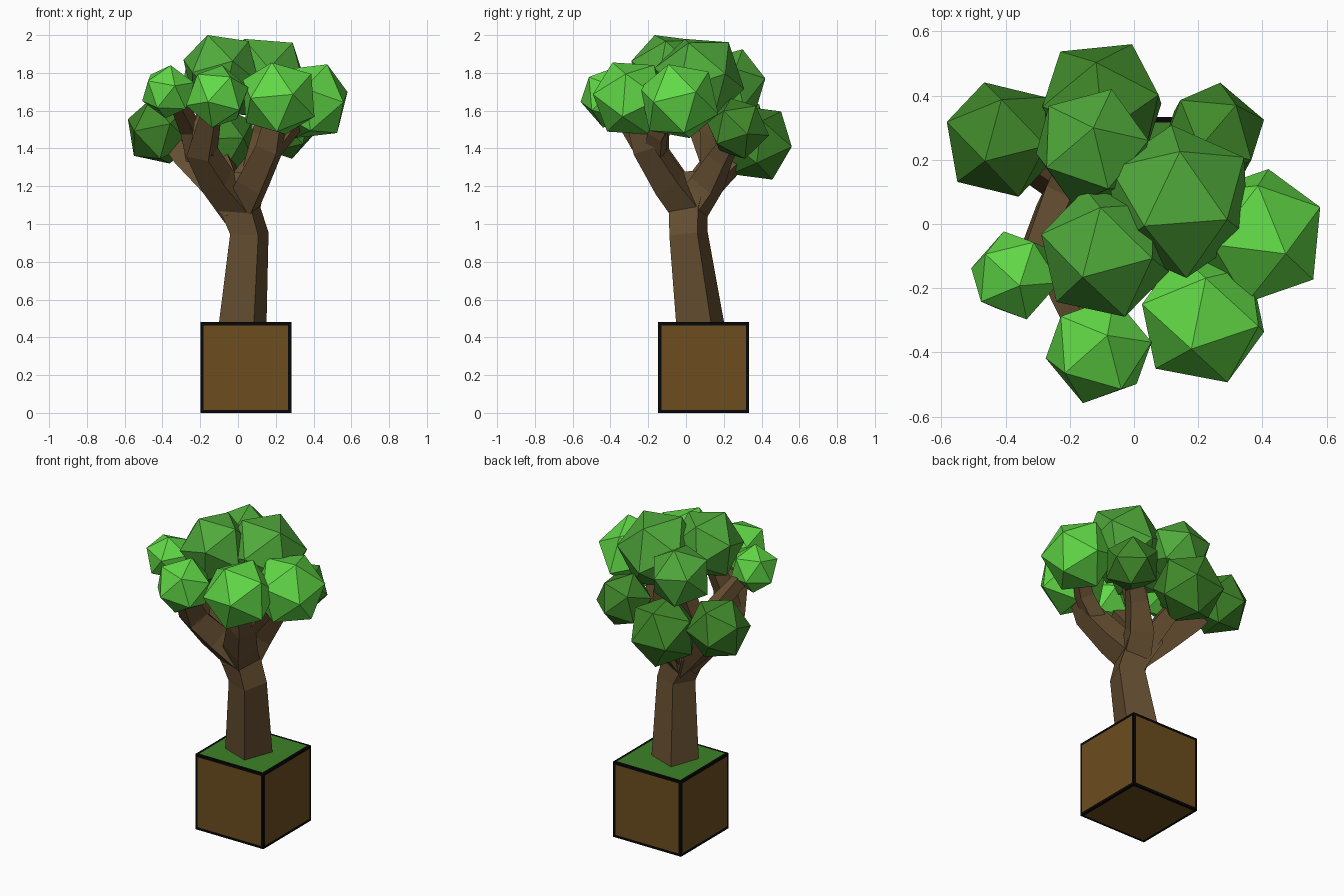
import bpy, bmesh, math, random
from mathutils import Vector, Euler

if "Cube" in bpy.data.objects:
    bpy.data.objects.remove(bpy.data.objects["Cube"])

random.seed(4)


def material(name, rgb):
    m = bpy.data.materials.new(name)
    m.diffuse_color = (*rgb, 1)
    m.use_nodes = True
    m.node_tree.nodes["Principled BSDF"].inputs["Base Color"].default_value = m.diffuse_color
    return m


SOIL = material("soil brown", (0.15, 0.074, 0.013))
GRASS = material("grass green", (0.047, 0.225, 0.021))
BLACK = material("edge black", (0.002, 0.002, 0.002))
BARK = material("bark brown", (0.132, 0.078, 0.031))
LIGHT = material("light leaf", (0.12, 0.69, 0.062))
MID = material("mid leaf", (0.08, 0.4, 0.043))
DARK = material("dark leaf", (0.052, 0.25, 0.023))


def finish(bm, name, mats):
    bmesh.ops.recalc_face_normals(bm, faces=bm.faces)
    me = bpy.data.meshes.new(name)
    bm.to_mesh(me)
    bm.free()
    for m in mats:
        me.materials.append(m)
    ob = bpy.data.objects.new(name, me)
    bpy.context.collection.objects.link(ob)
    return ob


# Soil block: black rims around brown sides and a grass top
bm = bmesh.new()
bmesh.ops.create_cube(bm, size=0.48)
bmesh.ops.translate(bm, verts=bm.verts, vec=(0.042, 0.093, 0.24))
panels = list(bm.faces)
rims = bmesh.ops.inset_individual(bm, faces=panels, thickness=0.023)["faces"]
bm.normal_update()
for f in rims:
    f.material_index = 2
for f in panels:
    f.material_index = 1 if f.normal.z > 0.5 else 0
finish(bm, "soil_block", [SOIL, GRASS, BLACK])


def limb(name, *points):
    """Four-sided tapering tube through (x, y, z, radius) points."""
    bm = bmesh.new()
    pts = [Vector(p[:3]) for p in points]
    ref = Vector((math.cos(0.434), math.sin(0.434), 0))
    rings = []
    for i, p in enumerate(pts):
        t = (pts[min(i + 1, len(pts) - 1)] - pts[max(i - 1, 0)]).normalized()
        u = (ref - t * ref.dot(t)).normalized()
        v = t.cross(u)
        r = points[i][3]
        rings.append([bm.verts.new(p + d * r) for d in (u, v, -u, -v)])
    for a, b in zip(rings, rings[1:]):
        for k in range(4):
            bm.faces.new((a[k], a[(k + 1) % 4], b[(k + 1) % 4], b[k]))
    bm.faces.new(rings[0])
    bm.faces.new(rings[-1])
    finish(bm, name, [BARK])


# Trunk with a swollen fork, and the four main limbs
fork = (0.01, 0.02, 1.08, 0.11)
limb("trunk", (0.021, 0.081, 0.42, 0.142), (0.06, 0.013, 0.95, 0.112),
     (0.02, 0.012, 1.06, 0.115), (-0.02, 0.03, 1.18, 0.15), (-0.03, 0.03, 1.27, 0.12))
limb("front_left_limb", fork, (-0.11, -0.08, 1.23, 0.10),
     (-0.19, -0.18, 1.38, 0.09), (-0.14, -0.34, 1.60, 0.06))
limb("front_right_limb", fork, (0.08, -0.09, 1.22, 0.10),
     (0.17, -0.21, 1.41, 0.085), (0.21, -0.28, 1.62, 0.06))
limb("back_left_limb", fork, (-0.12, 0.09, 1.20, 0.10),
     (-0.28, 0.18, 1.35, 0.08), (-0.40, 0.25, 1.48, 0.05))
limb("back_right_limb", fork, (0.05, 0.11, 1.21, 0.10),
     (0.13, 0.18, 1.35, 0.075), (0.23, 0.26, 1.48, 0.05))

# Side branches reaching the other leaf clumps
limb("back_branch", (-0.02, 0.08, 1.16, 0.08), (-0.06, 0.20, 1.28, 0.07), (-0.10, 0.34, 1.40, 0.05))
limb("right_branch", (0.13, -0.17, 1.34, 0.07), (0.25, -0.15, 1.48, 0.06), (0.37, -0.06, 1.62, 0.05))
limb("left_branch", (-0.20, 0.15, 1.30, 0.07), (-0.25, 0.07, 1.50, 0.06), (-0.33, -0.12, 1.67, 0.045))
limb("top_front_branch", (-0.18, -0.17, 1.36, 0.085), (-0.17, -0.15, 1.52, 0.07), (-0.10, -0.10, 1.72, 0.05))
limb("top_right_branch", (0.08, 0.14, 1.26, 0.07), (0.13, 0.13, 1.48, 0.06), (0.15, 0.08, 1.68, 0.05))
limb("top_back_branch", (-0.20, 0.15, 1.30, 0.065), (-0.19, 0.19, 1.50, 0.06), (-0.14, 0.23, 1.68, 0.05))

# Leaf clumps: icosahedra fitted to centre and half size
CLUMPS = [
    ("left_back", DARK, (-0.413, 0.263, 1.49), (0.17, 0.178, 0.17)),
    ("back", DARK, (-0.10, 0.37, 1.43), (0.185, 0.19, 0.195)),
    ("right_back", DARK, (0.245, 0.275, 1.505), (0.16, 0.165, 0.16)),
    ("right", LIGHT, (0.385, -0.037, 1.65), (0.195, 0.208, 0.195)),
    ("front_right", LIGHT, (0.215, -0.293, 1.665), (0.19, 0.2, 0.19)),
    ("front", LIGHT, (-0.11, -0.393, 1.675), (0.165, 0.165, 0.165)),
    ("left", LIGHT, (-0.37, -0.16, 1.70), (0.137, 0.137, 0.14)),
    ("top_front", MID, (-0.09, -0.09, 1.81), (0.199, 0.199, 0.19)),
    ("top_right", MID, (0.14, 0.07, 1.77), (0.215, 0.238, 0.21)),
    ("top_back", MID, (-0.13, 0.24, 1.74), (0.175, 0.18, 0.185)),
]
for name, mat, centre, half in CLUMPS:
    bm = bmesh.new()
    bmesh.ops.create_icosphere(bm, subdivisions=1, radius=1)
    base = [v.co.copy() for v in bm.verts]

    def fit(turn):
        return [h / max((turn @ c)[k] for c in base) for k, h in enumerate(half)]

    # of many random turns, keep the one needing the least stretching
    turns = [Euler([random.uniform(0, math.tau) for _ in range(3)]).to_matrix() for _ in range(150)]
    turn = min(turns, key=lambda t: max(fit(t)) / min(fit(t)))
    scale = fit(turn)
    bmesh.ops.rotate(bm, verts=bm.verts, cent=(0, 0, 0), matrix=turn)
    bmesh.ops.scale(bm, verts=bm.verts, vec=scale)
    bmesh.ops.translate(bm, verts=bm.verts, vec=centre)
    finish(bm, name + "_leaves", [mat])
